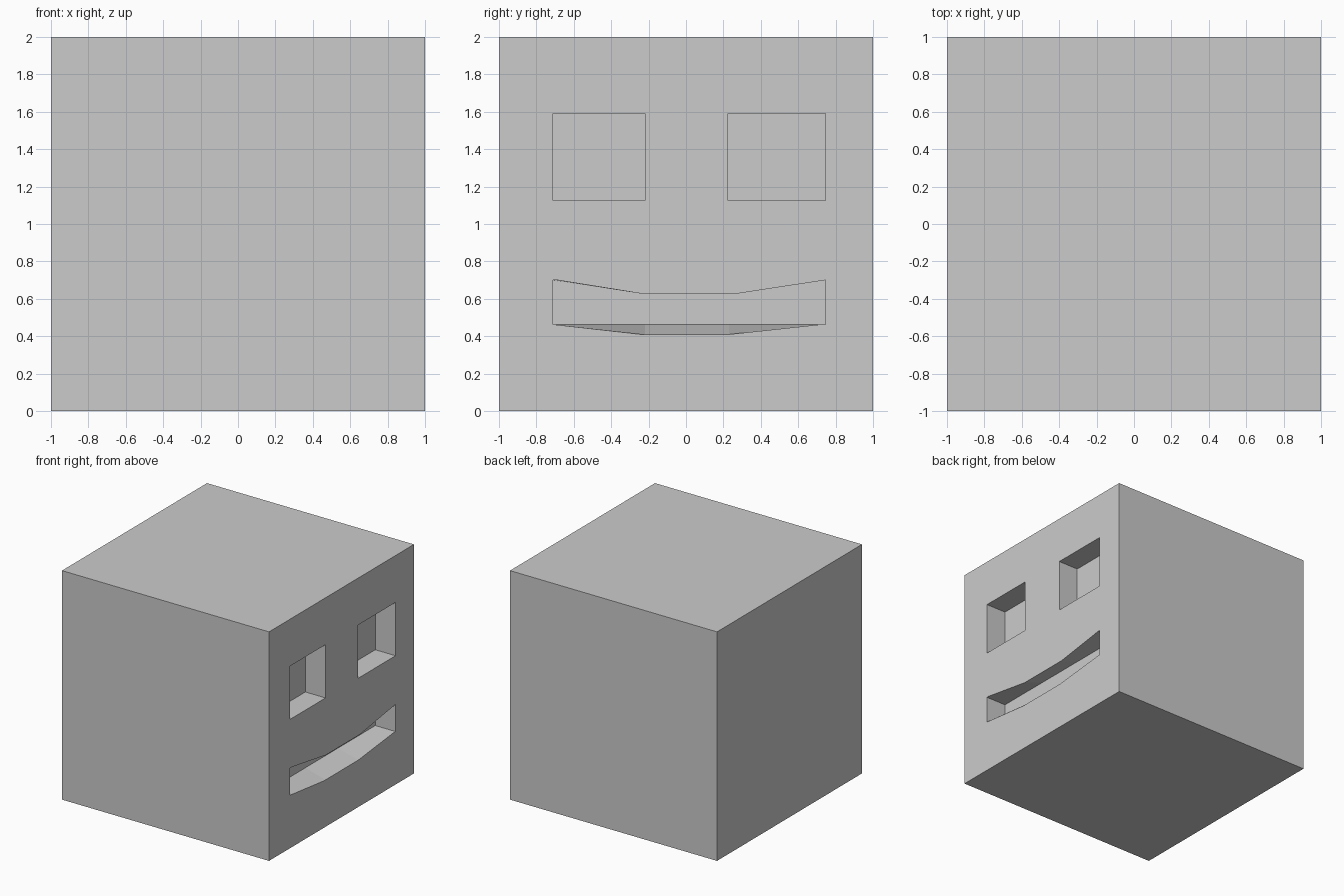
import bpy, bmesh

if "Cube" in bpy.data.objects:
    bpy.data.objects.remove(bpy.data.objects["Cube"])

FLOOR_X = 0.805   # bottom of the pockets
OVER = 1.05       # how far cutters run through the face (1 = flush)


def cutter(name, inner, outer):
    """Loft an inner (y, z) outline to an outer one at the +x face."""
    bm = bmesh.new()
    ring_a = [bm.verts.new((FLOOR_X, y, z)) for y, z in inner]
    ring_b = [bm.verts.new((FLOOR_X + (1 - FLOOR_X) * OVER,
                            a[0] + (b[0] - a[0]) * OVER,
                            a[1] + (b[1] - a[1]) * OVER))
              for a, b in zip(inner, outer)]
    n = len(inner)
    bm.faces.new(ring_a)
    bm.faces.new(ring_b)
    for i in range(n):
        j = (i + 1) % n
        bm.faces.new((ring_a[i], ring_a[j], ring_b[j], ring_b[i]))
    bmesh.ops.recalc_face_normals(bm, faces=bm.faces)
    mesh = bpy.data.meshes.new(name)
    bm.to_mesh(mesh)
    bm.free()
    obj = bpy.data.objects.new(name, mesh)
    obj.hide_render = True
    bpy.context.collection.objects.link(obj)
    return obj


# Solid block head
bpy.ops.mesh.primitive_cube_add(size=2, location=(0, 0, 1))
head = bpy.context.object
head.name = "head_block"

# Square eye pockets
cutters = []
for name, y0, y1 in (("left_eye_cutter", -0.71, -0.22),
                     ("right_eye_cutter", 0.225, 0.745)):
    square = [(y0, 1.125), (y1, 1.125), (y1, 1.59), (y0, 1.59)]
    cutters.append(cutter(name, square, square))

# Mouth: curved smile at the surface, straight slot at the back
ys = (-0.71, -0.22, 0.23, 0.745)
low, high = (0.463, 0.41, 0.41, 0.463), (0.70, 0.625, 0.625, 0.70)
smile = list(zip(ys, low)) + list(zip(ys, high))[::-1]
slot = [(y, 0.463) for y in ys] + [(y, 0.70) for y in reversed(ys)]
cutters.append(cutter("mouth_cutter", slot, smile))

# Carve the features and drop the cutters
bpy.context.view_layer.objects.active = head
for c in cutters:
    mod = head.modifiers.new(c.name, 'BOOLEAN')
    mod.operation = 'DIFFERENCE'
    mod.solver = 'EXACT'
    mod.object = c
    bpy.ops.object.modifier_apply(modifier=mod.name)
    bpy.data.objects.remove(c)
